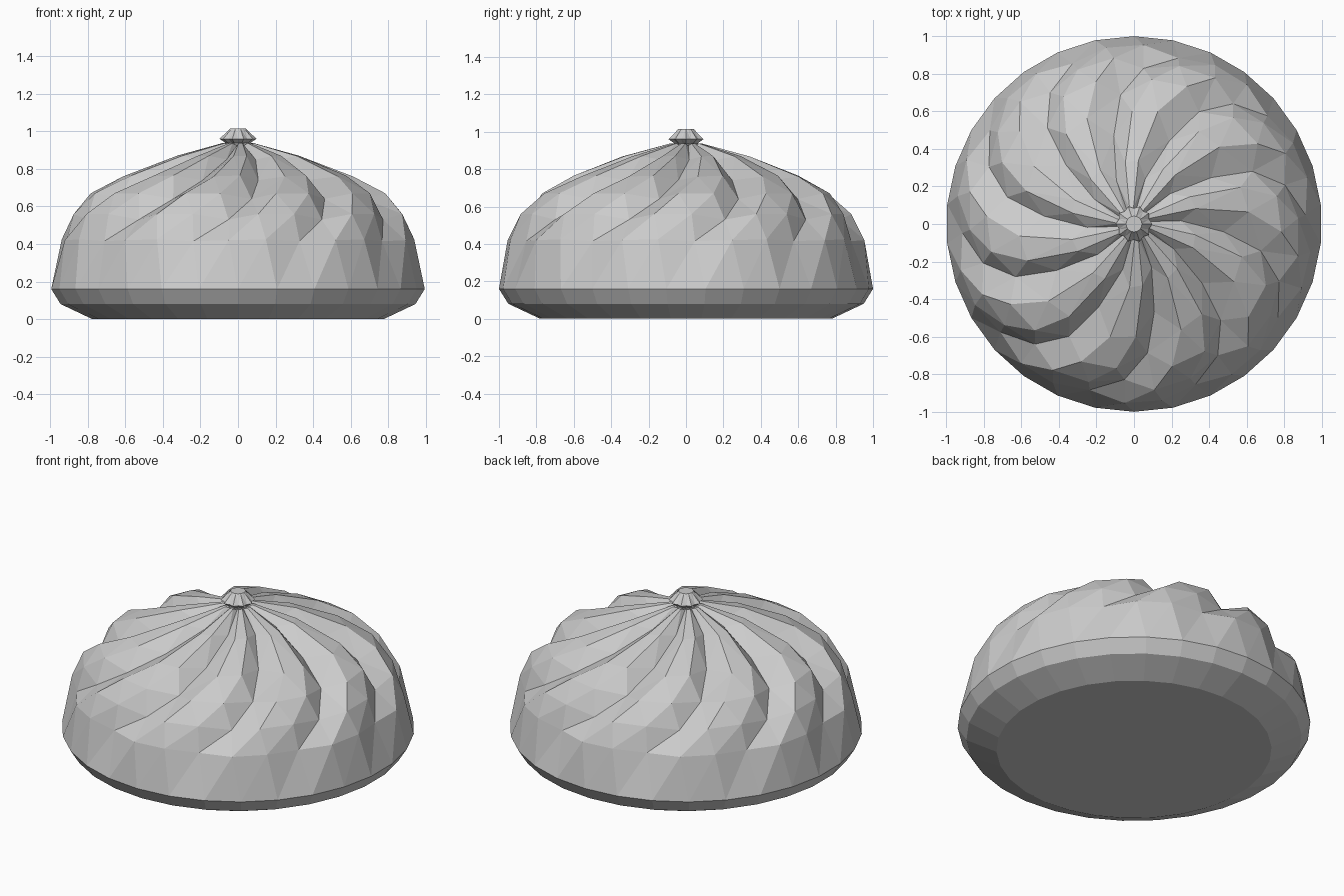
import bpy, bmesh
from math import radians, cos, sin

if "Cube" in bpy.data.objects:
    bpy.data.objects.remove(bpy.data.objects["Cube"])

PLEATS = 10
grey = bpy.data.materials.new("plain_grey")
grey.diffuse_color = (0.6, 0.6, 0.6, 1)
grey.use_nodes = True
grey.node_tree.nodes["Principled BSDF"].inputs["Base Color"].default_value = grey.diffuse_color

def skin(name, rings):
    """Join rings of (angle, radius, z) points and cap both ends."""
    bm = bmesh.new()
    loops = [[bm.verts.new((r * cos(radians(a)), r * sin(radians(a)), z))
              for a, r, z in ring] for ring in rings]
    n = len(loops[0])
    for lo, hi in zip(loops, loops[1:]):
        for i in range(n):
            j = (i + 1) % n
            bm.faces.new((lo[i], lo[j], hi[j], hi[i]))
    bm.faces.new(loops[0][::-1])
    bm.faces.new(loops[-1])
    bmesh.ops.triangulate(bm, faces=[f for f in bm.faces if len(f.verts) == 4])
    bmesh.ops.recalc_face_normals(bm, faces=bm.faces)
    mesh = bpy.data.meshes.new(name)
    bm.to_mesh(mesh)
    bm.free()
    mesh.materials.append(grey)
    ob = bpy.data.objects.new(name, mesh)
    bpy.context.collection.objects.link(ob)
    return ob

def pleat_ring(points):
    """Repeat one pleat (groove, crest, shoulder) around the bun."""
    return [(a + 360 / PLEATS * k, r, z) for k in range(PLEATS) for a, r, z in points]

# Bun: plain rounded base, then swirling pleats that climb to the centre
rings = [pleat_ring([(a, r, z) for a in (6, 18, 30)])
         for r, z in ((0.78, 0.0), (0.95, 0.08), (1.0, 0.16))]
swirl = [
    # groove            crest               shoulder
    ((3, .915, .415),  (15, .955, .42),   (27, .95, .425)),
    ((14.5, .83, .53), (25, .89, .56),    (38, .875, .56)),
    ((24, .69, .64),   (33, .785, .67),   (47, .775, .67)),
    ((31, .48, .74),   (42, .615, .76),   (55, .60, .765)),
    ((40, .25, .85),   (50, .34, .868),   (62, .33, .87)),
    ((48, .06, .925),  (56, .085, .937),  (70, .085, .937)),
]
rings += [pleat_ring(p) for p in swirl]
skin("bun_body", rings)

# Knob: small fluted button where the pleats meet
knob = []
for r, flute, z in ((.06, .012, .915), (.065, .012, .937), (.098, .014, .96), (.042, 0, 1.015)):
    knob.append([(18 * i, r - flute * (i % 2), z) for i in range(2 * PLEATS)])
skin("top_knob", knob)
